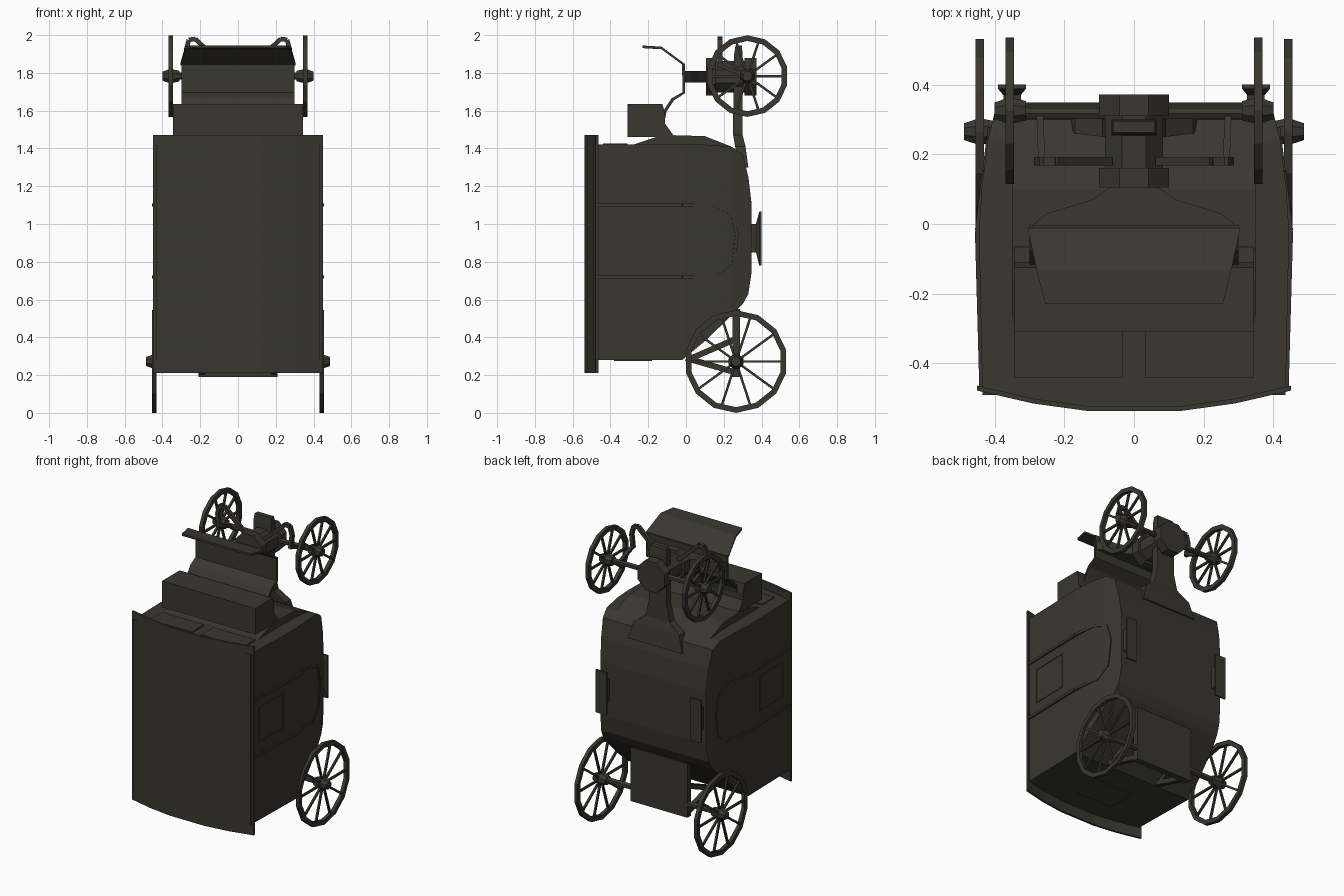
import bpy, math
from mathutils import Vector

if "Cube" in bpy.data.objects:
    bpy.data.objects.remove(bpy.data.objects["Cube"])

# single dark paint colour
paint = bpy.data.materials.new("dark_olive_paint")
paint.diffuse_color = (0.041, 0.038, 0.028, 1)
paint.use_nodes = True
paint.node_tree.nodes["Principled BSDF"].inputs["Base Color"].default_value = paint.diffuse_color


def mesh(name, verts, faces):
    me = bpy.data.meshes.new(name)
    me.from_pydata([tuple(v) for v in verts], [], faces)
    me.materials.append(paint)
    ob = bpy.data.objects.new(name, me)
    bpy.context.collection.objects.link(ob)
    bpy.ops.object.select_all(action='DESELECT')
    bpy.context.view_layer.objects.active = ob
    ob.select_set(True)
    bpy.ops.object.mode_set(mode='EDIT')
    bpy.ops.mesh.select_all(action='SELECT')
    bpy.ops.mesh.normals_make_consistent(inside=False)
    bpy.ops.object.mode_set(mode='OBJECT')
    return ob


def loft(name, rings, closed=False):
    """Skin equal-sized rings, with end caps or joined into a loop."""
    n, m = len(rings[0]), len(rings)
    verts = [v for r in rings for v in r]
    faces = []
    for i in range(m if closed else m - 1):
        a, b = i * n, (i + 1) % m * n
        faces += [(a + k, a + (k + 1) % n, b + (k + 1) % n, b + k) for k in range(n)]
    if not closed:
        faces += [tuple(range(n)), tuple(range((m - 1) * n, m * n))]
    return mesh(name, verts, faces)


def prism(name, pts, a, b, axis):
    """Extrude a 2D outline along x (y,z points), y (x,z) or z (x,y)."""
    put = {'x': lambda p, q, t: (t, p, q), 'y': lambda p, q, t: (p, t, q),
           'z': lambda p, q, t: (p, q, t)}[axis]
    return loft(name, [[put(p, q, t) for p, q in pts] for t in (a, b)])


def box(name, x0, x1, y0, y1, z0, z1):
    return prism(name, [(x0, y0), (x1, y0), (x1, y1), (x0, y1)], z0, z1, 'z')


def bar(name, p, q, w, sides=4, w2=None):
    """Straight rod from p to q."""
    p, q = Vector(p), Vector(q)
    rot = (q - p).to_track_quat('Z', 'Y')
    ring = lambda c, r: [c + rot @ Vector((r * math.cos(t), r * math.sin(t), 0))
                         for t in (math.tau * (k + .5) / sides for k in range(sides))]
    return loft(name, [ring(p, w), ring(q, w if w2 is None else w2)])


def strip(name, path, t, x0, x1):
    """Thin sheet following a y,z path, spanning x."""
    left, right = [], []
    for i, p in enumerate(path):
        a, b = Vector(path[max(i - 1, 0)]), Vector(path[min(i + 1, len(path) - 1)])
        d = (b - a).normalized() * t / 2
        left.append((p[0] - d.y, p[1] + d.x))
        right.append((p[0] + d.y, p[1] - d.x))
    rings = [[(x0, *l), (x1, *l), (x1, *r), (x0, *r)] for l, r in zip(left, right)]
    return loft(name, rings)


def wheel(name, s, xc, y, z, r, hub_in, hub_out):
    ring = []
    for k in range(14):
        t = math.tau * (k + .5) / 14
        c, sn = math.cos(t), math.sin(t)
        ring.append([(s * (xc + dx), y + rr * c, z + rr * sn)
                     for dx, rr in ((-.012, r), (.012, r), (.012, r - .03), (-.012, r - .03))])
    loft(name + "_rim", ring, True)
    for k in range(10):
        t = math.tau * k / 10
        bar(name + "_spoke", (s * xc, y + .02 * math.cos(t), z + .02 * math.sin(t)),
            (s * xc, y + (r - .02) * math.cos(t), z + (r - .02) * math.sin(t)), .009)
    bar(name + "_hub", (s * hub_in, y, z), (s * xc, y, z), .03, 8, .042)
    bar(name + "_hub_cap", (s * xc, y, z), (s * hub_out, y, z), .042, 8, .026)


# cabin: sections (y, low z, high z, half width)
cabin = [(-.49, .28, 1.42, .435), (-.02, .28, 1.42, .445), (.1, .38, 1.42, .437),
         (.24, .515, 1.41, .42), (.30, .575, 1.37, .405), (.33, .63, 1.25, .397),
         (.348, .75, 1.1, .39)]
loft("cabin", [[(-w, y, a), (w, y, a), (w, y, b), (-w, y, b)] for y, a, b, w in cabin])


def side_x(y):
    return .435 + .01 * (y + .49) / .47 if y < -.02 else .445 - .04 * (y + .02) / .32 + .003


# curved roof with the cabin top below it
arc = [(-.45, -.478), (-.29, -.515), (-.13, -.537), (.13, -.537), (.29, -.515), (.45, -.478)]
prism("roof", arc + [(x, y + .014) for x, y in reversed(arc)], .21, 1.47, 'z')
prism("cabin_top", [(-.43, -.478)] + [(x, y + .006) for x, y in arc[1:-1]] + [(.43, -.478)],
      .28, 1.42, 'z')

# door moulding and window frame on both sides
moulding = [(-.47, 1.1), (.15, 1.1), (.24, 1.06), (.27, .95), (.25, .78), (.17, .72), (-.47, .72)]
window = [(-.4, .8), (-.15, .8), (-.15, 1.03), (-.4, 1.03), (-.4, .8)]
for s in (-1, 1):
    for (y0, z0), (y1, z1) in zip(moulding, moulding[1:]):
        # split long runs where the side bends
        mids = [(y0, z0), (-.02, z0), (y1, z1)] if (y0 + .02) * (y1 + .02) < 0 else [(y0, z0), (y1, z1)]
        for (a, b), (c, d) in zip(mids, mids[1:]):
            bar("door_moulding", (s * side_x(a), a, b), (s * side_x(c), c, d), .012)
    for (a, b), (c, d) in zip(window, window[1:]):
        bar("window_frame", (s * side_x(a), a, b), (s * side_x(c), c, d), .006)
    # front window panels
    box("front_window", s * .033, s * .345, -.44, -.31, 1.42, 1.427)
box("rear_window", -.14, .14, -.38, -.18, .274, .28)

# front boot, driver's seat and footboard
prism("boot", [(-.31, 1.41), (-.16, 1.46), (-.06, 1.47), (.1, 1.465), (.24, 1.41)], -.35, .35, 'x')
box("seat", -.345, .345, -.31, -.14, 1.46, 1.635)
prism("seat_support", [(-.15, 1.635), (-.125, 1.635), (-.11, 1.58), (-.11, 1.53),
                       (-.06, 1.46), (-.15, 1.44)], -.345, .345, 'x')
strip("footboard", [(-.12, 1.55), (-.11, 1.6), (-.07, 1.66), (-.012, 1.695), (-.012, 1.85)],
      .016, -.3, .3)
dash = [(-.012, 1.845, .305), (-.13, 1.932, .28), (-.23, 1.938, .255)]
loft("dashboard", [[(-w, y, z - .007), (w, y, z - .007), (w, y, z + .007), (-w, y, z + .007)]
                   for y, z, w in dash])
prism("dash_bracket", [(-.3, -.01), (-.25, .03), (-.12, .07), (-.05, .12), (.05, .12),
                       (.12, .07), (.25, .03), (.3, -.01)], 1.75, 1.81, 'z')

# turntable
for y0, y1, r in ((.105, .16, .108), (.16, .31, .09), (.31, .372, .108)):
    bar("turntable", (0, y0, 1.78), (0, y1, 1.78), r, 8)

# curved neck joining cabin and turntable
neck = [(1.3, .29, .33, .2), (1.41, .26, .315, .17), (1.47, .25, .30, .09), (1.58, .25, .298, .065),
        (1.9, .255, .30, .065), (1.945, .262, .295, .06)]
loft("neck", [[(-w, a, z), (w, a, z), (w, b, z), (-w, b, z)] for z, a, b, w in neck])

# axles
bar("front_axle", (-.36, .317, 1.783), (.36, .317, 1.783), .018, 6)
bar("rear_axle", (-.44, .265, .275), (.44, .265, .275), .02, 6)

# rear panel
box("rear_panel", -.21, .21, .245, .285, .19, .55)

for s in (-1, 1):
    wheel("front_wheel", s, .357, .325, 1.783, .216, .31, .4)
    wheel("rear_wheel", s, .443, .265, .272, .272, .39, .488)
    # rear struts
    bar("lower_strut", (s * .19, 0, .29), (s * .19, .26, .215), .022)
    bar("upper_strut", (s * .19, .03, .29), (s * .19, .26, .39), .022)
    # front spring arms
    arm = [(.07, 1.84), (.2, 1.955), (.225, 1.98), (.26, 1.975), (.275, 1.92), (.265, 1.83)]
    for (a, b), (c, d) in zip(arm, arm[1:]):
        bar("spring_arm", (s * a, .18, b), (s * c, .18, d), .017)
    bar("spring_link", (s * .265, .18, 1.84), (s * .27, .317, 1.783), .014)
    # flared steps under the doors
    steps = [(.325, .32, .375, .85, 1.0), (.37, .325, .375, .85, 1.0),
             (.388, .31, .39, .78, 1.065), (.4, .31, .39, .78, 1.065)]
    loft("step", [[(s * a, y, z0), (s * b, y, z0), (s * b, y, z1), (s * a, y, z1)]
                  for y, a, b, z0, z1 in steps])
